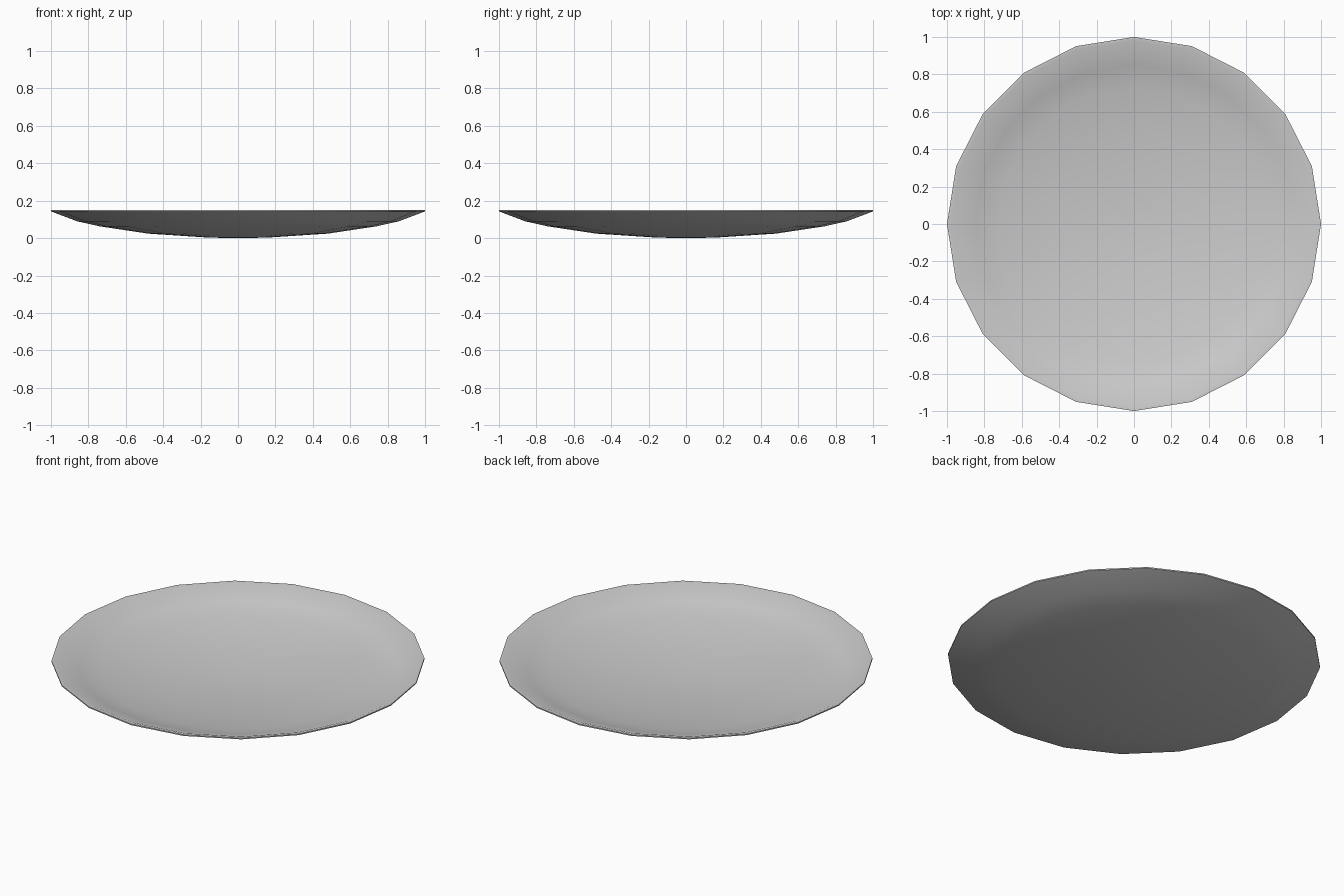
import bpy, bmesh, math

if "Cube" in bpy.data.objects:
    bpy.data.objects.remove(bpy.data.objects["Cube"])

SIDES = 20
# Profile (radius, height): underside outwards, over the rim, back along the inside
profile = [(0, 0.003), (0.16, 0.006), (0.48, 0.027), (0.74, 0.066), (0.86, 0.093),
           (1.0, 0.146), (1.0, 0.153), (0.98, 0.153),
           (0.85, 0.103), (0.73, 0.076), (0.47, 0.037), (0.16, 0.016), (0, 0.013)]
low = profile[0][1]

bm = bmesh.new()

# Spin the profile into rings; points on the axis become single poles
rings = []
for r, z in profile:
    if r == 0:
        rings.append([bm.verts.new((0, 0, z - low))] * SIDES)
    else:
        rings.append([bm.verts.new((r * math.cos(2 * math.pi * i / SIDES),
                                    r * math.sin(2 * math.pi * i / SIDES), z - low))
                      for i in range(SIDES)])
for a, b in zip(rings, rings[1:]):
    for i in range(SIDES):
        j = (i + 1) % SIDES
        bm.faces.new(list(dict.fromkeys((a[i], a[j], b[j], b[i]))))
bmesh.ops.recalc_face_normals(bm, faces=bm.faces)

# Shallow dish object
mesh = bpy.data.meshes.new("shallow_dish")
bm.to_mesh(mesh)
bm.free()
dish = bpy.data.objects.new("shallow_dish", mesh)
bpy.context.collection.objects.link(dish)

# Smooth bowl with a crisp rim
bpy.context.view_layer.objects.active = dish
dish.select_set(True)
bpy.ops.object.shade_smooth_by_angle(angle=math.radians(30))
